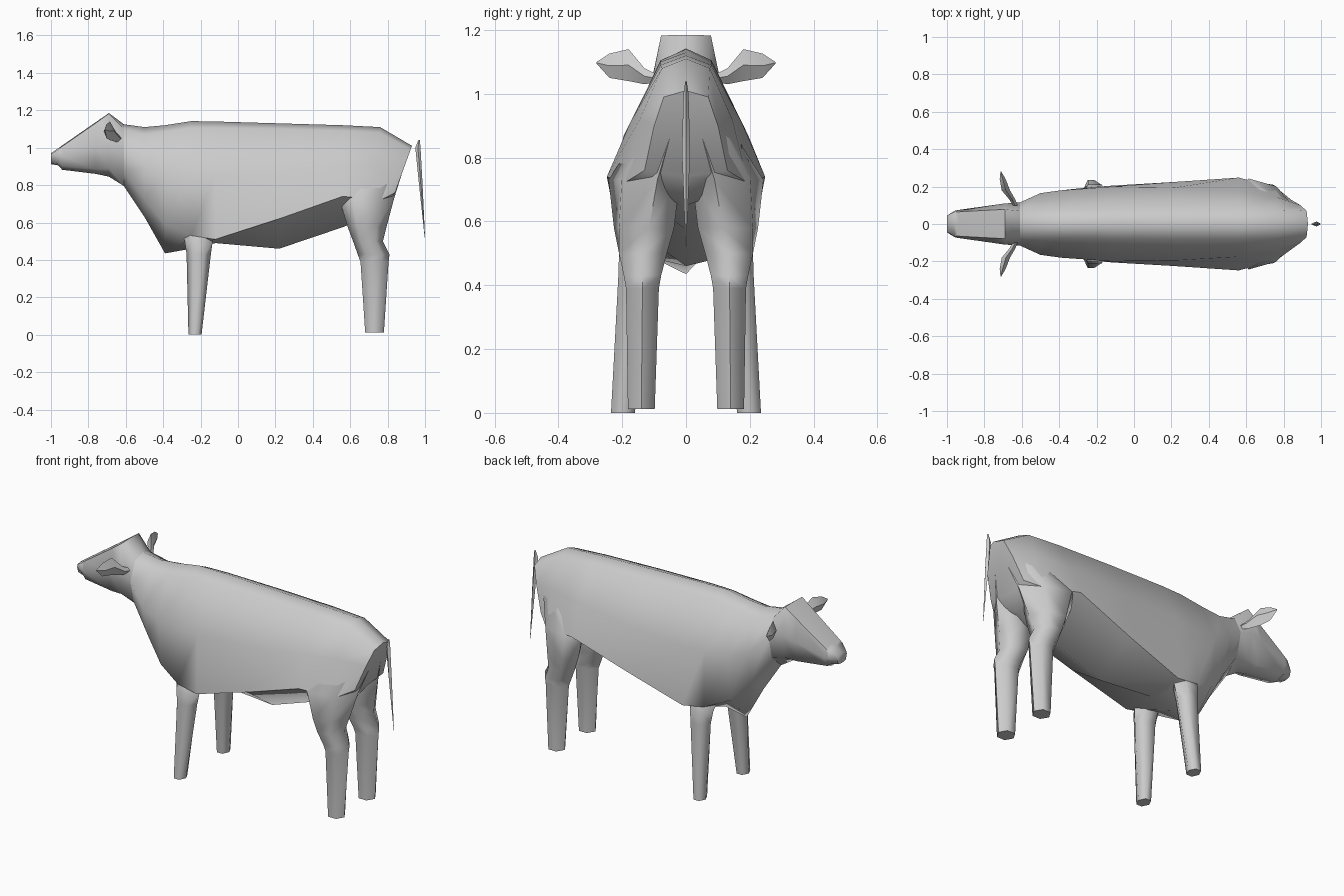
import bpy, bmesh, math


def loft(name, rings, cap_start=True, cap_end=True, mirror=False, angle=40):
    """Skin a list of equal-length rings into one low-poly object."""
    bm = bmesh.new()
    vr = [[bm.verts.new(p) for p in r] for r in rings]
    n = len(rings[0])
    for a, b in zip(vr, vr[1:]):
        for i in range(n):
            j = (i + 1) % n
            bm.faces.new((a[i], a[j], b[j], b[i]))
    if cap_start:
        bm.faces.new(vr[0])
    if cap_end:
        bm.faces.new(vr[-1])
    bmesh.ops.recalc_face_normals(bm, faces=bm.faces)
    # Open tubes: make sure the walls face outwards
    if bm.calc_volume(signed=True) < 0:
        bmesh.ops.reverse_faces(bm, faces=bm.faces)
    me = bpy.data.meshes.new(name)
    bm.to_mesh(me)
    bm.free()
    ob = bpy.data.objects.new(name, me)
    bpy.context.collection.objects.link(ob)
    if mirror:
        m = ob.modifiers.new("Mirror", 'MIRROR')
        m.use_axis = (False, True, False)
    bpy.ops.object.select_all(action='DESELECT')
    ob.select_set(True)
    bpy.context.view_layer.objects.active = ob
    bpy.ops.object.shade_smooth_by_angle(angle=math.radians(angle))
    return ob


def section(x, zt, y1, z1, y2, z2, y3, z3, zb, lean=0.0):
    """Symmetric eight-point cross-section, optionally leaning along x."""
    half = [(y1, z1), (y2, z2), (y3, z3)]
    pts = [(0, zt)] + half + [(0, zb)] + [(-y, z) for y, z in reversed(half)]
    return [(x - lean * (zt - z), y, z) for y, z in pts]


def leg_ring(z, x0, x1, y0, y1, skew=0.0, n=6):
    """Six-sided ring fitted in an x/y box, its rear skewed inwards."""
    cx, cy, rx, ry = (x0 + x1) / 2, (y0 + y1) / 2, (x1 - x0) / 2, (y1 - y0) / 2
    k = ry / math.sin(math.pi / 3)
    ring = []
    for i in range(n):
        c, s = math.cos(2 * math.pi * i / n), math.sin(2 * math.pi * i / n)
        ring.append((cx + rx * c, max(0.004, cy + k * s - skew * rx * c), z))
    return ring


# Shared neck seam
neck = section(-0.61, 1.125, 0.07, 1.10, 0.115, 1.0, 0.085, 0.87, 0.795)

# Body: neck to rump
body = [
    (-0.50, 1.11, 0.08, 1.07, 0.165, 0.90, 0.115, 0.72, 0.63),
    (-0.39, 1.12, 0.075, 1.085, 0.18, 0.86, 0.15, 0.59, 0.435),
    (-0.25, 1.142, 0.075, 1.105, 0.19, 0.85, 0.195, 0.53, 0.46),
    (-0.12, 1.14, 0.08, 1.105, 0.20, 0.85, 0.205, 0.51, 0.49),
    (0.22, 1.13, 0.08, 1.10, 0.195, 0.87, 0.225, 0.62, 0.46),
    (0.56, 1.12, 0.08, 1.09, 0.175, 0.91, 0.248, 0.74, 0.575),
    (0.76, 1.11, 0.075, 1.08, 0.145, 0.92, 0.195, 0.72, 0.65),
    (0.93, 1.01, 0.07, 0.99, 0.10, 0.90, 0.13, 0.76, 0.74, 0.36),
]
loft("body", [neck] + [section(*s) for s in body], cap_start=False, angle=62)

# Head: neck to muzzle
head = [
    (-0.69, 1.185, 0.078, 1.183, 0.11, 1.03, 0.08, 0.89, 0.845),
    (-0.76, 1.137, 0.075, 1.132, 0.10, 1.01, 0.07, 0.885, 0.86),
    (-0.94, 1.012, 0.065, 1.007, 0.075, 0.955, 0.055, 0.90, 0.882),
    (-0.96, 0.998, 0.065, 0.99, 0.07, 0.95, 0.045, 0.912, 0.905),
    (-1.0, 0.97, 0.04, 0.965, 0.045, 0.95, 0.035, 0.918, 0.912),
]
loft("head", [neck] + [section(*s) for s in head], cap_start=False, angle=62)

# Ears: flattened leaves
ear = [(0.10, -0.635, 1.05, 0.012, 0.015), (0.13, -0.65, 1.055, 0.016, 0.025),
       (0.18, -0.685, 1.09, 0.022, 0.05), (0.24, -0.702, 1.088, 0.016, 0.038),
       (0.28, -0.712, 1.097, 0.002, 0.003)]
loft("ears", [[(x - hx, y, z), (x, y, z + hz), (x + hx, y, z), (x, y, z - hz)]
              for y, x, z, hx, hz in ear], mirror=True)

# Front legs
loft("front_legs", [leg_ring(*r) for r in [
    (0.54, -0.295, -0.14, 0.09, 0.19), (0.50, -0.285, -0.135, 0.105, 0.21),
    (0.43, -0.275, -0.145, 0.12, 0.212), (0.0, -0.265, -0.195, 0.16, 0.235)]],
    cap_start=False, mirror=True, angle=65)

# Hind legs: haunch merging into the rump, thigh, hock and shank
loft("hind_legs", [leg_ring(*r) for r in [
    (0.92, 0.72, 0.895, 0.01, 0.11, 0.3), (0.73, 0.54, 0.835, 0.04, 0.222, 0.28),
    (0.58, 0.585, 0.795, 0.045, 0.218, 0.15), (0.50, 0.615, 0.775, 0.06, 0.21),
    (0.43, 0.64, 0.81, 0.078, 0.195), (0.39, 0.655, 0.805, 0.085, 0.188),
    (0.012, 0.68, 0.78, 0.098, 0.182)]],
    cap_start=False, mirror=True, angle=65)

# Tail
tail = [(1.04, 0.968, 0.004, 0.002), (1.0, 0.962, 0.014, 0.008),
        (0.82, 0.976, 0.010, 0.013), (0.52, 0.999, 0.001, 0.001)]
loft("tail", [[(x - rx, 0, z), (x, ry, z), (x + rx, 0, z), (x, -ry, z)]
              for z, x, rx, ry in tail])
